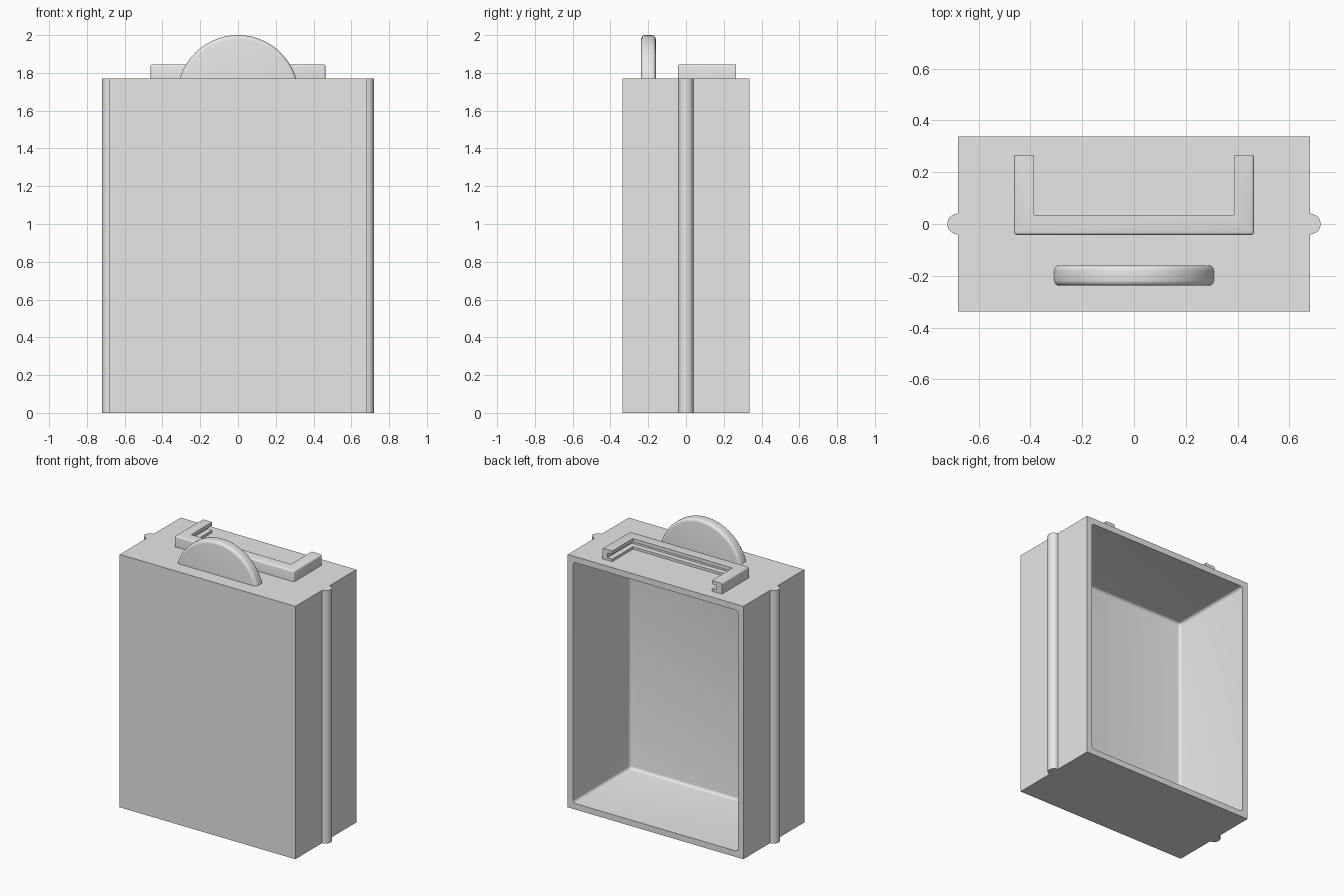
import bpy, bmesh, math
from mathutils import Vector

old = bpy.data.objects.get("Cube")
if old:
    bpy.data.objects.remove(old, do_unlink=True)

grey = bpy.data.materials.new("light_grey")
grey.use_nodes = True
grey.diffuse_color = (0.8, 0.8, 0.8, 1)
grey.node_tree.nodes["Principled BSDF"].inputs["Base Color"].default_value = (0.8, 0.8, 0.8, 1)

HALF_W, HALF_D, HEIGHT, WALL = 0.68, 0.337, 1.77, 0.042


def finish(bm, name):
    """Turn a bmesh into a smooth-shaded object with sharp corners kept."""
    bmesh.ops.recalc_face_normals(bm, faces=bm.faces)
    mesh = bpy.data.meshes.new(name)
    bm.to_mesh(mesh)
    bm.free()
    mesh.materials.append(grey)
    obj = bpy.data.objects.new(name, mesh)
    bpy.context.collection.objects.link(obj)
    bpy.ops.object.select_all(action='DESELECT')
    obj.select_set(True)
    bpy.context.view_layer.objects.active = obj
    bpy.ops.object.shade_smooth_by_angle(angle=math.radians(35))
    return obj


def prism(points, direction):
    """Closed prism from an outline pushed along a direction."""
    bm = bmesh.new()
    face = bm.faces.new([bm.verts.new(p) for p in points])
    new = bmesh.ops.extrude_face_region(bm, geom=[face], use_keep_orig=True)["geom"]
    bmesh.ops.translate(bm, vec=direction, verts=[v for v in new if isinstance(v, bmesh.types.BMVert)])
    return bm


def bevel(bm, edges, width, segments=4):
    bmesh.ops.bevel(bm, geom=edges, offset=width, segments=segments,
                    profile=0.5, affect='EDGES', clamp_overlap=True)


# Box body, hollowed from the back with softly rounded inner corners
bm = bmesh.new()
bmesh.ops.create_cube(bm, size=1)
bmesh.ops.scale(bm, vec=(2 * HALF_W, 2 * HALF_D, HEIGHT), verts=bm.verts)
bmesh.ops.translate(bm, vec=(0, 0, HEIGHT / 2), verts=bm.verts)
bm.normal_update()
back = max(bm.faces, key=lambda f: f.normal.y)
bmesh.ops.inset_region(bm, faces=[back], thickness=WALL, use_even_offset=True)
floor = bmesh.ops.extrude_discrete_faces(bm, faces=[back])["faces"][0]
# the discrete extrusion leaves side walls joined to the moved floor
bmesh.ops.translate(bm, vec=(0, WALL - 2 * HALF_D, 0), verts=floor.verts)
inner = set(floor.edges)
for v in floor.verts:
    inner.update(v.link_edges)
bevel(bm, list(inner), 0.02)
finish(bm, "box_body")

# Half-round guide rails on both sides
for side, name in ((1, "left_rail"), (-1, "right_rail")):
    r = 0.04
    outline = [(side * (HALF_W - 0.01), -r, 0)]
    for i in range(17):
        a = math.pi * (i / 16 - 0.5)
        outline.append((side * (HALF_W + r * math.cos(a)), r * math.sin(a), 0))
    outline.append((side * (HALF_W - 0.01), r, 0))
    finish(prism(outline, Vector((0, 0, HEIGHT))), name)

# Arched finger grip with rounded rim
half_chord, rise = 0.308, 0.23
radius = (half_chord ** 2 + rise ** 2) / (2 * rise)
centre_z = HEIGHT + rise - radius
sweep = math.asin(half_chord / radius)
arc = []
for i in range(41):
    a = sweep * (i / 20 - 1)
    arc.append((radius * math.sin(a), -0.238, centre_z + radius * math.cos(a)))
bm = prism(arc, Vector((0, 0.078, 0)))
rim = [e for e in bm.edges
       if abs(e.verts[0].co.y - e.verts[1].co.y) < 1e-5
       and abs(e.verts[0].co.x - e.verts[1].co.x) < half_chord]
bevel(bm, rim, 0.02)
finish(bm, "finger_grip")

# U-shaped label holder: a grooved section swept round three sides
lip, web, tall = 0.077, 0.04, 0.075
section = [(0, 0), (0, tall), (lip, tall), (lip, tall - 0.025),
           (web, tall - 0.025), (web, 0.018), (lip, 0.018), (lip, 0)]
path = [((-0.463, 0.265), (1, 0)), ((-0.463, -0.042), (1, 1)),
        ((0.463, -0.042), (-1, 1)), ((0.463, 0.265), (-1, 0))]
bm = bmesh.new()
rings = [[bm.verts.new((p[0] + d * n[0], p[1] + d * n[1], HEIGHT + z)) for d, z in section]
         for p, n in path]
count = len(section)
for a, b in zip(rings, rings[1:]):
    for i in range(count):
        j = (i + 1) % count
        bm.faces.new((a[i], a[j], b[j], b[i]))
bm.faces.new(rings[0])
bm.faces.new(rings[-1])
soft = [bm.edges.get((a[1], b[1])) for a, b in zip(rings, rings[1:])]
soft += [bm.edges.get((r[0], r[1])) for r in rings[1:3]]
bevel(bm, soft, 0.01, 3)
finish(bm, "label_holder")
